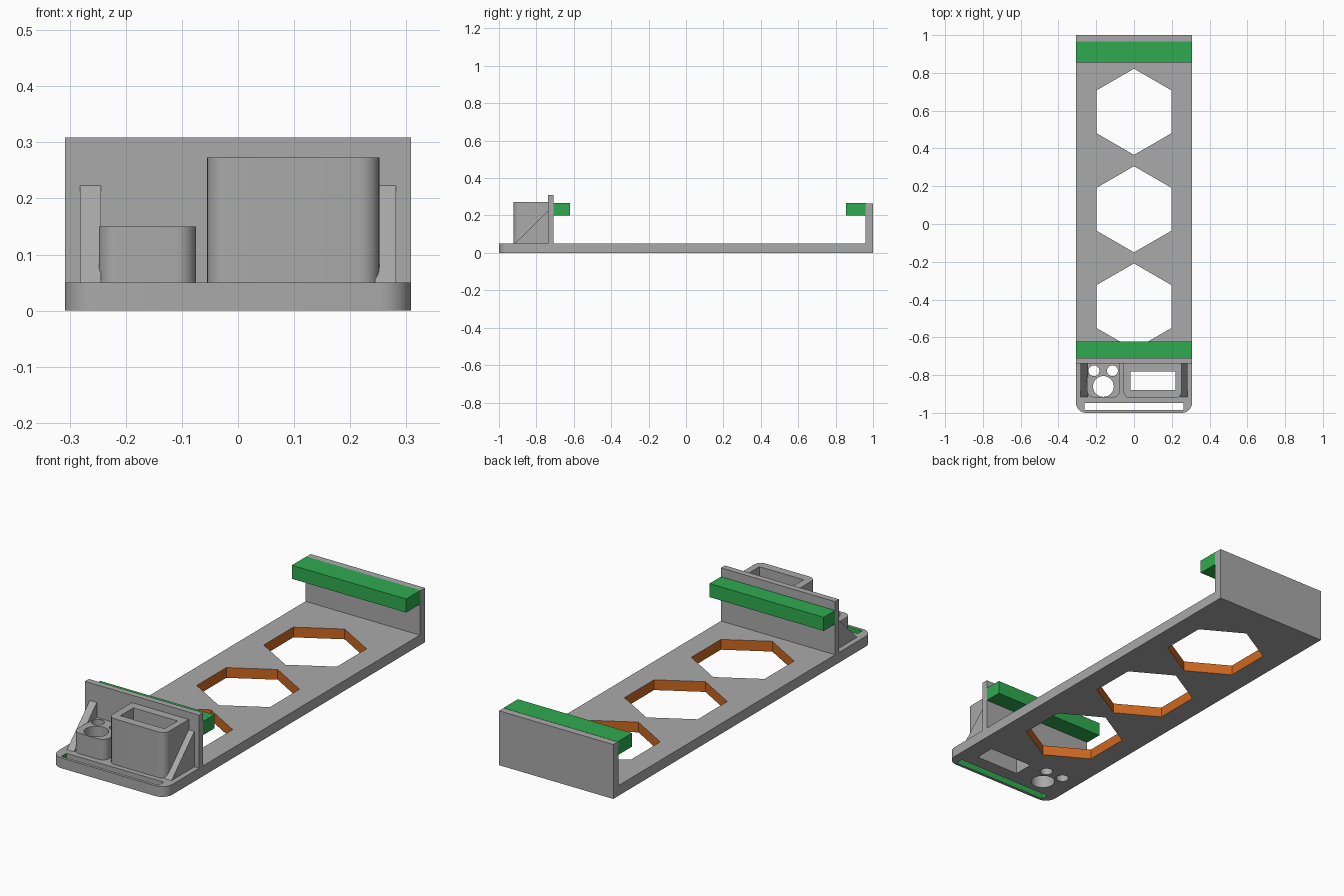
import bpy, bmesh, math
from mathutils import Vector

if "Cube" in bpy.data.objects:
    bpy.data.objects.remove(bpy.data.objects["Cube"])


def material(name, rgb):
    m = bpy.data.materials.new(name)
    m.diffuse_color = (*rgb, 1)
    m.use_nodes = True
    m.node_tree.nodes["Principled BSDF"].inputs["Base Color"].default_value = m.diffuse_color
    return m


GREY = material("grey", (0.40, 0.40, 0.40))
GREEN = material("green", (0.028, 0.41, 0.078))
ORANGE = material("orange", (0.62, 0.14, 0.014))


def prism(name, outline, lo, hi, axis="z", mat=GREY):
    """Extrude a 2D outline along z (x,y points) or along x (y,z points)."""
    def place(p, t):
        return Vector((p[0], p[1], t)) if axis == "z" else Vector((t, p[0], p[1]))
    bm = bmesh.new()
    face = bm.faces.new([bm.verts.new(place(p, lo)) for p in outline])
    geom = bmesh.ops.extrude_face_region(bm, geom=[face])["geom"]
    shift = place((0, 0), hi - lo)
    bmesh.ops.translate(bm, vec=shift, verts=[g for g in geom if isinstance(g, bmesh.types.BMVert)])
    bmesh.ops.recalc_face_normals(bm, faces=bm.faces)
    me = bpy.data.meshes.new(name)
    bm.to_mesh(me)
    bm.free()
    me.materials.append(mat)
    ob = bpy.data.objects.new(name, me)
    bpy.context.collection.objects.link(ob)
    return ob


def rect(x0, x1, y0, y1, r=0.0, steps=8):
    """Rectangle whose two front (-y) corners are rounded by r."""
    if r == 0:
        return [(x0, y0), (x1, y0), (x1, y1), (x0, y1)]
    pts = [(x1, y1), (x0, y1)]
    for cx, start in ((x0 + r, 180), (x1 - r, 270)):
        for i in range(steps + 1):
            a = math.radians(start + 90 * i / steps)
            pts.append((cx + r * math.cos(a), y0 + r + r * math.sin(a)))
    return pts


def ring(cx, cy, r, n):
    return [(cx + r * math.sin(2 * math.pi * i / n), cy + r * math.cos(2 * math.pi * i / n))
            for i in range(n)]


def activate(ob):
    bpy.ops.object.select_all(action="DESELECT")
    ob.select_set(True)
    bpy.context.view_layer.objects.active = ob


def cut(ob, outlines):
    """Cut vertical through holes with the given outlines."""
    for o in outlines:
        cutter = prism("cutter", o, -0.1, 0.5)
        cutter.hide_render = True
        activate(ob)
        mod = ob.modifiers.new("hole", "BOOLEAN")
        mod.operation, mod.solver, mod.object = "DIFFERENCE", "EXACT", cutter
        bpy.ops.object.modifier_apply(modifier=mod.name)
        bpy.data.objects.remove(cutter)


def smooth(ob):
    activate(ob)
    bpy.ops.object.shade_smooth_by_angle(angle=math.radians(30))


W = 0.308          # half width
T = 0.05           # plate thickness
HEX_Y = (0.594, 0.078, -0.437)

# Hole outlines shared by the plate and the holders
round_holes = [ring(-0.162, -0.86, 0.055, 32),
               ring(-0.212, -0.777, 0.029, 24),
               ring(-0.114, -0.777, 0.029, 24)]
pocket = rect(-0.018, 0.22, -0.88, -0.78)

# Base plate with hexagon windows, front slot and holder holes
base = prism("base_plate", rect(-W, W, -1, 1, 0.055), 0, T)
cut(base, [ring(0, y, 0.228, 6) for y in HEX_Y]
    + [rect(-0.262, 0.262, -0.986, -0.947), pocket] + round_holes)
base.data.materials.clear()
for m in (GREY, ORANGE, GREEN):
    base.data.materials.append(m)
for p in base.data.polygons:
    c, n = p.center, p.normal
    p.material_index = 0
    if abs(n.z) < 0.5:
        if abs(c.x) < 0.25 and -0.7 < c.y < 0.9:
            p.material_index = 1                       # hexagon walls
        elif abs(c.x) < 0.27 and -0.99 < c.y < -0.96:
            p.material_index = 2                       # slot front and ends
smooth(base)

# Upright walls
prism("back_wall", rect(-W, W, 0.96, 1), T, 0.265)
prism("front_wall", rect(-W, W, -0.739, -0.709), T, 0.309)

# Clamping bars
prism("back_bar", rect(-W, W, 0.855, 0.966), 0.2, 0.266, mat=GREEN)
prism("front_bar", rect(-W, W, -0.709, -0.621), 0.2, 0.266, mat=GREEN)

# Tool holders in front of the wall
small = prism("small_holder", rect(-0.248, -0.075, -0.918, -0.735, 0.035), T, 0.15)
cut(small, round_holes)
smooth(small)
large = prism("large_holder", rect(-0.055, 0.252, -0.922, -0.735, 0.035), T, 0.273)
cut(large, [pocket])
smooth(large)

# Triangular gussets
for side, name in ((-1, "left_gusset"), (1, "right_gusset")):
    xs = sorted((side * 0.244, side * 0.282))
    prism(name, [(-0.915, T), (-0.739, T), (-0.739, 0.223)], xs[0], xs[1], "x")
